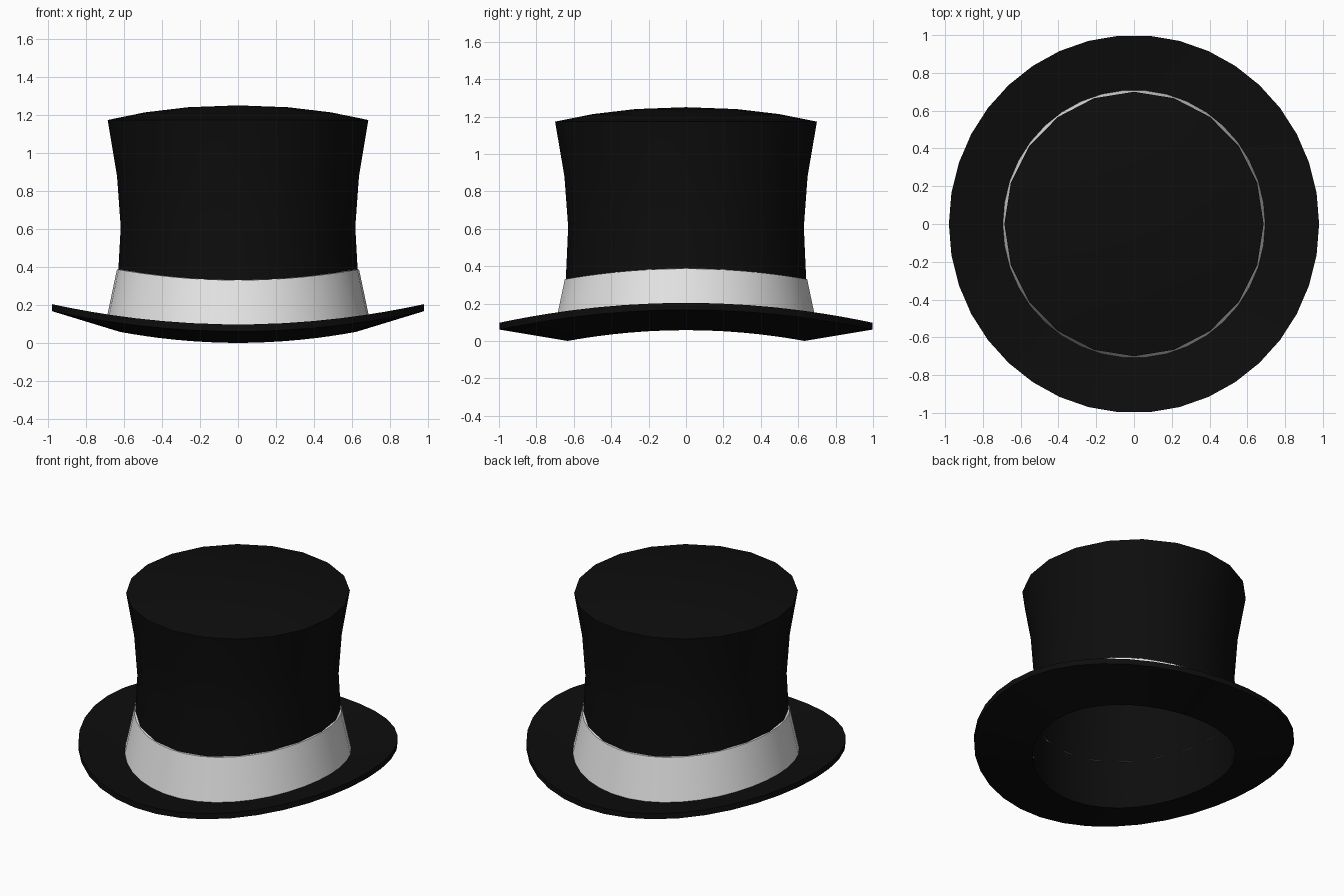
import bpy, bmesh, math

if "Cube" in bpy.data.objects:
    bpy.data.objects.remove(bpy.data.objects["Cube"])

OVAL = 0.98  # the hat is slightly narrower across x than y


def material(name, rgb):
    m = bpy.data.materials.new(name)
    m.diffuse_color = (*rgb, 1)
    m.use_nodes = True
    m.node_tree.nodes["Principled BSDF"].inputs["Base Color"].default_value = m.diffuse_color
    return m


black = material("black felt", (0.004, 0.004, 0.004))
white = material("white ribbon", (0.8, 0.8, 0.8))


def lathe(name, profile, sides, mat, closed=False):
    """Spin (radius, height, lift) points; lift raises the left and right sides."""
    bm = bmesh.new()
    rings = []
    for r, z, lift in profile:
        if r == 0:
            rings.append([bm.verts.new((0, 0, z))] * sides)
            continue
        ring = []
        for i in range(sides):
            a = 2 * math.pi * i / sides
            c, s = math.cos(a), math.sin(a)
            ring.append(bm.verts.new((OVAL * r * c, r * s, z + lift * c * c)))
        rings.append(ring)
    pairs = list(zip(rings, rings[1:]))
    if closed:
        pairs.append((rings[-1], rings[0]))
    for low, high in pairs:
        for i in range(sides):
            j = (i + 1) % sides
            quad = [low[i], low[j], high[j], high[i]]
            bm.faces.new(list(dict.fromkeys(quad)))
    bmesh.ops.recalc_face_normals(bm, faces=bm.faces)
    mesh = bpy.data.meshes.new(name)
    bm.to_mesh(mesh)
    bm.free()
    mesh.materials.append(mat)
    ob = bpy.data.objects.new(name, mesh)
    bpy.context.collection.objects.link(ob)
    bpy.ops.object.select_all(action='DESELECT')
    ob.select_set(True)
    bpy.context.view_layer.objects.active = ob
    bpy.ops.object.shade_smooth_by_angle(angle=math.radians(35))
    return ob


# Curled brim, a thick ring raised at both sides
lathe("brim", [(0.635, 0.0, 0.058), (1.0, 0.06, 0.107), (1.0, 0.097, 0.107),
               (0.72, 0.05, 0.067), (0.635, 0.04, 0.058)], 38, black, closed=True)

# Hollow waisted crown with a shallow domed top
lathe("crown", [(0.638, 0.02, 0.058), (0.643, 0.32, 0.057), (0.63, 0.61, 0),
                (0.65, 0.88, 0), (0.70, 1.173, 0), (0.50, 1.213, 0),
                (0.27, 1.24, 0), (0, 1.25, 0)], 20, black)

# Flared ribbon band with a small lip against the crown
lathe("hat_band", [(0.711, 0.04, 0.064), (0.65, 0.33, 0.057),
                   (0.636, 0.331, 0.057)], 38, white)
